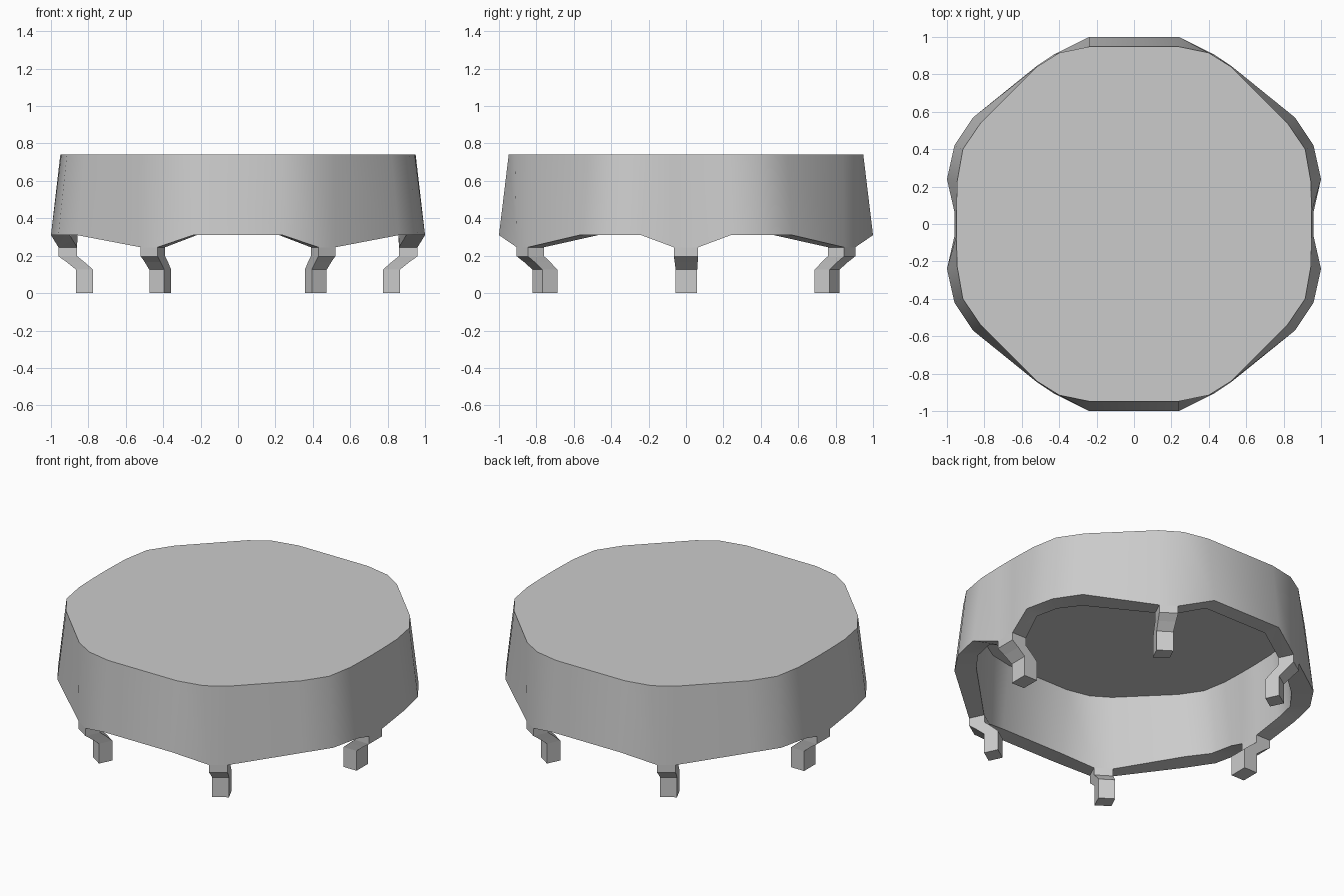
import bpy, bmesh, math
from mathutils import Vector

if "Cube" in bpy.data.objects:
    bpy.data.objects.remove(bpy.data.objects["Cube"])

# One quarter of each outline, from the side leg (+x) round to the back (+y)
HIGH, LOW = 0.31, 0.245
RIM_Z = [LOW, HIGH, HIGH, HIGH, LOW, LOW, HIGH]
RIM_OUT = [(.96, .065), (1, .24), (.96, .42), (.86, .57), (.52, .845), (.43, .905), (.24, 1)]
RIM_IN = [(.86, .065), (.90, .21), (.87, .35), (.78, .47), (.48, .76), (.39, .82), (.22, .90)]
TOP_OUT = [(.95, .065), (.945, .23), (.915, .40), (.82, .54), (.52, .84), (.40, .915), (.24, .948)]


def ring(quarter, zs):
    """Mirror a quarter outline into a full closed ring."""
    q1 = [Vector((x, y, z)) for (x, y), z in zip(quarter, zs)]
    half = q1 + [Vector((-p.x, p.y, p.z)) for p in reversed(q1)]
    return half + [Vector((p.x, -p.y, p.z)) for p in reversed(half)]


def loft(name, rings, angle):
    """Skin closed rings in order and cap both ends."""
    bm = bmesh.new()
    loops = [[bm.verts.new(p) for p in r] for r in rings]
    n = len(loops[0])
    for a, b in zip(loops, loops[1:]):
        for i in range(n):
            j = (i + 1) % n
            bm.faces.new((a[i], a[j], b[j], b[i]))
    bm.faces.new(loops[0])
    bm.faces.new(loops[-1])
    bmesh.ops.recalc_face_normals(bm, faces=bm.faces)
    me = bpy.data.meshes.new(name)
    bm.to_mesh(me)
    bm.free()
    ob = bpy.data.objects.new(name, me)
    bpy.context.collection.objects.link(ob)
    if angle:
        bpy.ops.object.select_all(action='DESELECT')
        ob.select_set(True)
        bpy.context.view_layer.objects.active = ob
        bpy.ops.object.shade_smooth_by_angle(angle=math.radians(angle))
    return ob


# Hollow shell: top, outer wall, arched rim, inner wall, ceiling
ceiling = [(x * .9, y * .9) for x, y in TOP_OUT]
loft("shell", [ring(TOP_OUT, [.74] * 7), ring(RIM_OUT, RIM_Z),
               ring(RIM_IN, RIM_Z), ring(ceiling, [.71] * 7)], 40)

# Legs: step inward by their own depth and drop to the floor
STAGES = [(0, LOW), (0, .197), (.45, .165), (.95, .125), (.95, 0)]


def leg(name, a, b, inward, sx, sy):
    a, b, v = Vector(a), Vector(b), Vector(inward)
    rings = []
    for shift, z in STAGES:
        t = v * (1 - .1 * shift)
        c = a.lerp(b, .04 * shift) + v * shift
        d = b.lerp(a, .08 * shift) + v * shift
        rings.append([Vector((p.x * sx, p.y * sy, z)) for p in (c, d, d + t, c + t)])
    loft(name, rings, 0)


for sx, side in ((1, "right"), (-1, "left")):
    leg(side + "_leg", (.96, .065), (.96, -.065), (-.1, 0), sx, 1)
    for sy, end in ((-1, "front"), (1, "back")):
        leg(f"{end}_{side}_leg", (.43, .905), (.52, .845), (-.041, -.087), sx, sy)
